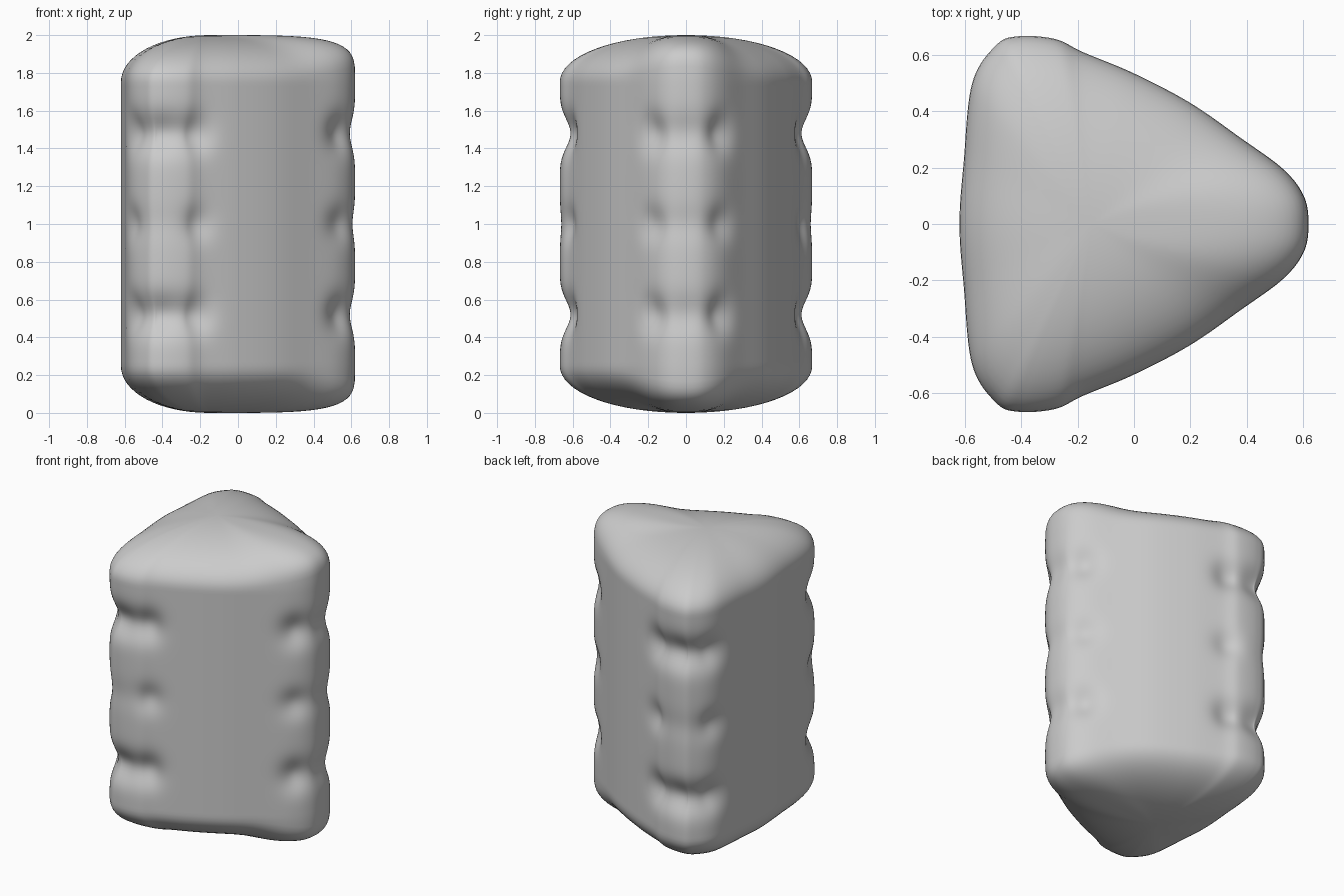
import bpy, bmesh, math
from mathutils import Vector

if "Cube" in bpy.data.objects:
    bpy.data.objects.remove(bpy.data.objects["Cube"])

# Half of the rounded triangular plan outline, front tip to flat back
half = [(.62, 0), (.603, .1), (.53, .195), (.38, .305), (.2, .43), (0, .535),
        (-.18, .61), (-.28, .657), (-.41, .667), (-.49, .635), (-.575, .5),
        (-.605, .22), (-.62, 0)]
outline = [Vector(p) for p in half] + [Vector((x, -y)) for x, y in half[-2:0:-1]]
CENTRE = Vector((-.15, 0))
TIP = Vector((.62, 0))


def smooth_loop(pts, steps):
    # Closed Catmull-Rom curve
    out, n = [], len(pts)
    for i in range(n):
        a, b, c, d = (pts[(i + k) % n] for k in (-1, 0, 1, 2))
        for s in range(steps):
            t = s / steps
            out.append(.5 * (2 * b + (c - a) * t + (2 * a - 5 * b + 4 * c - d) * t * t
                             + (3 * b - a - 3 * c + d) * t ** 3))
    return out


def gauss(x, w):
    return math.exp(-(x / w) ** 2)


def pinch(p, z):
    # Depth of the dents that break each corner into four bumps
    groove = gauss(z - .52, .1) + gauss(z - 1.48, .1)
    waist = gauss(z - 1, .09)
    total = 0
    for corner, deep, mid in ((TIP, .028, .014), (Vector((-.41, .667)), .065, .008),
                              (Vector((-.41, -.667)), .065, .008)):
        d = (p - corner).length
        total += (deep * groove + mid * waist) * gauss(d, .16)
        total += (.04 * groove + .03 * waist) * gauss(d - .2, .08)
    return total


loop = smooth_loop(outline, 10)
N = len(loop)
normals = []
for i in range(N):
    t = (loop[(i + 1) % N] - loop[i - 1]).normalized()
    normals.append(Vector((t.y, -t.x)))

CAP = .25
cap_angles = [math.radians(90 * i / 16) for i in range(1, 17)]
wall = [CAP + (2 - 2 * CAP) * i / 70 for i in range(1, 70)]


def cap_point(p, a):
    # Domed cap, squarer toward the front tip
    n = 2.05 + 2.2 * gauss((p - TIP).length, .28)
    s = math.sin(a) ** (2 / n)
    drop = CAP * (1 - max(math.cos(a), 0) ** (2 / n))
    return CENTRE + (p - CENTRE) * s, drop


bm = bmesh.new()
rings = []


def add_ring(fn):
    ring = []
    for p, nrm in zip(loop, normals):
        q, z = fn(p)
        q = q - nrm * pinch(p, z)
        ring.append(bm.verts.new((q.x, q.y, z)))
    rings.append(ring)


for a in cap_angles:
    add_ring(lambda p: cap_point(p, a))
for z in wall:
    add_ring(lambda p: (p, z))
for a in reversed(cap_angles):
    add_ring(lambda p: (cap_point(p, a)[0], 2 - cap_point(p, a)[1]))

for lower, upper in zip(rings, rings[1:]):
    for i in range(N):
        j = (i + 1) % N
        bm.faces.new((lower[i], lower[j], upper[j], upper[i]))
for ring, z in ((rings[0], 0), (rings[-1], 2)):
    pole = bm.verts.new((CENTRE.x, 0, z))
    for i in range(N):
        bm.faces.new((ring[i], ring[(i + 1) % N], pole))
bmesh.ops.recalc_face_normals(bm, faces=bm.faces)
for f in bm.faces:
    f.smooth = True

mesh = bpy.data.meshes.new("bumpy_prism")
bm.to_mesh(mesh)
bm.free()
obj = bpy.data.objects.new("bumpy_prism", mesh)
bpy.context.collection.objects.link(obj)
